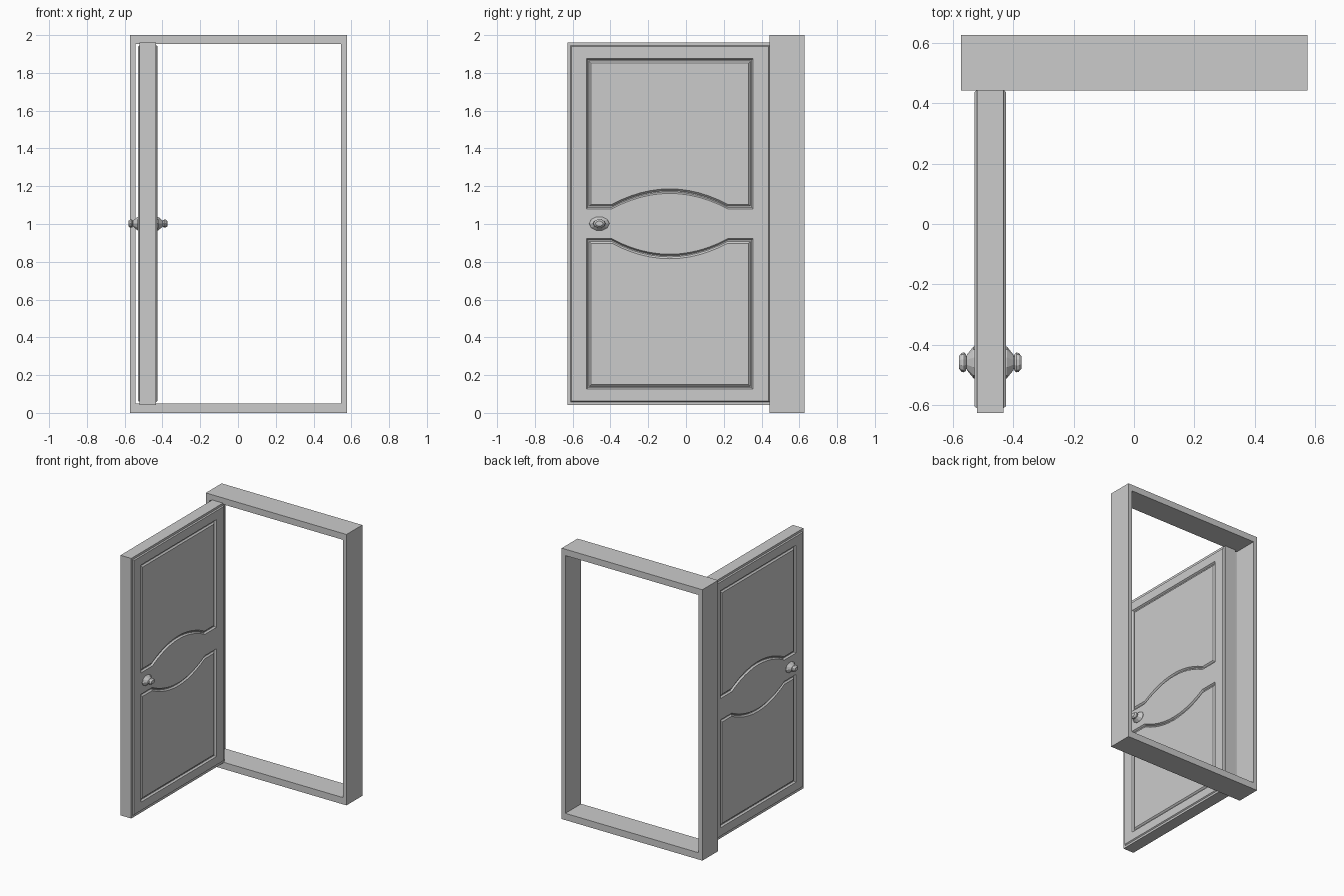
import bpy, bmesh, math

cube = bpy.data.objects.get("Cube")
if cube:
    bpy.data.objects.remove(cube)

grey = bpy.data.materials.new("plain grey")
grey.use_nodes = True
COLOUR = (0.6, 0.6, 0.6, 1)
grey.diffuse_color = COLOUR
grey.node_tree.nodes["Principled BSDF"].inputs["Base Color"].default_value = COLOUR


def finish(bm, name):
    bmesh.ops.recalc_face_normals(bm, faces=bm.faces)
    mesh = bpy.data.meshes.new(name)
    bm.to_mesh(mesh)
    bm.free()
    mesh.materials.append(grey)
    obj = bpy.data.objects.new(name, mesh)
    bpy.context.collection.objects.link(obj)
    return obj


def bridge(bm, a, b):
    for i in range(len(a)):
        j = (i + 1) % len(a)
        bm.faces.new((a[i], a[j], b[j], b[i]))


def ring(bm, points, x):
    return [bm.verts.new((x, y, z)) for y, z in points]


def rect(y0, y1, z0, z1, d=0):
    return [(y0 + d, z0 + d), (y1 - d, z0 + d), (y1 - d, z1 - d), (y0 + d, z1 - d)]


# Door frame: rectangular ring with depth
bm = bmesh.new()
outer, inner = rect(-0.573, 0.576, 0, 2), rect(-0.543, 0.546, 0.05, 1.953)
loops = [[bm.verts.new((x, y, z)) for x, z in pts]
         for pts, y in ((outer, 0.443), (inner, 0.443), (inner, 0.627), (outer, 0.627))]
for i in range(4):
    bridge(bm, loops[i], loops[(i + 1) % 4])
finish(bm, "door_frame")

# Door leaf: panelled on both sides
Y_MID, ARC_HALF, ARC_RISE, STEPS = -0.086, 0.307, 0.082, 12


def panel(d, upper):
    """Panel outline inset by d, with an arch cut into its middle-rail edge."""
    low = 1.08 + d
    pts = [(-0.527 + d, low)]
    for i in range(STEPS + 1):
        t = 2 * i / STEPS - 1
        pts.append((Y_MID + t * ARC_HALF, low + ARC_RISE * (1 - t * t)))
    pts += [(0.355 - d, low), (0.355 - d, 1.876 - d), (-0.527 + d, 1.876 - d)]
    return pts if upper else [(y, 2.002 - z) for y, z in pts]


CENTRE, HALF = -0.477, 0.044
LEAF = (-0.627, 0.46, 0.042, 1.962)
bm = bmesh.new()
edges = []
for side in (1, -1):
    def at(height):
        return CENTRE + side * (HALF + height)
    rim = ring(bm, rect(*LEAF), at(0))
    edges.append(rim)
    foot = ring(bm, rect(*LEAF, 0.016), at(0))
    top = ring(bm, rect(*LEAF, 0.022), at(0.008))
    bridge(bm, rim, foot)
    bridge(bm, foot, top)
    borders = [top]
    for upper in (True, False):
        # Sloped groove running round each raised panel
        groove = [ring(bm, panel(d, upper), at(h))
                  for d, h in ((0, 0.008), (0.008, -0.004), (0.014, -0.004), (0.024, 0.006))]
        for a, b in zip(groove, groove[1:]):
            bridge(bm, a, b)
        bm.faces.new(groove[-1])
        borders.append(groove[0])
    bound = []
    for loop in borders:
        for a, b in zip(loop, loop[1:] + loop[:1]):
            bound.append(bm.edges.get((a, b)))
    bmesh.ops.triangle_fill(bm, edges=bound, use_beauty=True)
bridge(bm, *edges)
finish(bm, "door_leaf")

# Oval knobs: faceted profile (distance from leaf centre, radius)
PROFILE = ((0.045, 0.055), (0.055, 0.053), (0.077, 0.026), (0.079, 0.02),
           (0.081, 0.028), (0.087, 0.033), (0.095, 0.031), (0.104, 0.02))
SIDES = 10
for side, name in ((1, "left_knob"), (-1, "right_knob")):
    bm = bmesh.new()
    rings = []
    for dist, r in PROFILE:
        angles = [2 * math.pi * i / SIDES for i in range(SIDES)]
        pts = [(-0.459 + r * math.cos(a), 1.002 + 0.7 * r * math.sin(a)) for a in angles]
        rings.append(ring(bm, pts, CENTRE + side * dist))
    for a, b in zip(rings, rings[1:]):
        bridge(bm, a, b)
    bm.faces.new(rings[0])
    bm.faces.new(rings[-1])
    finish(bm, name)
